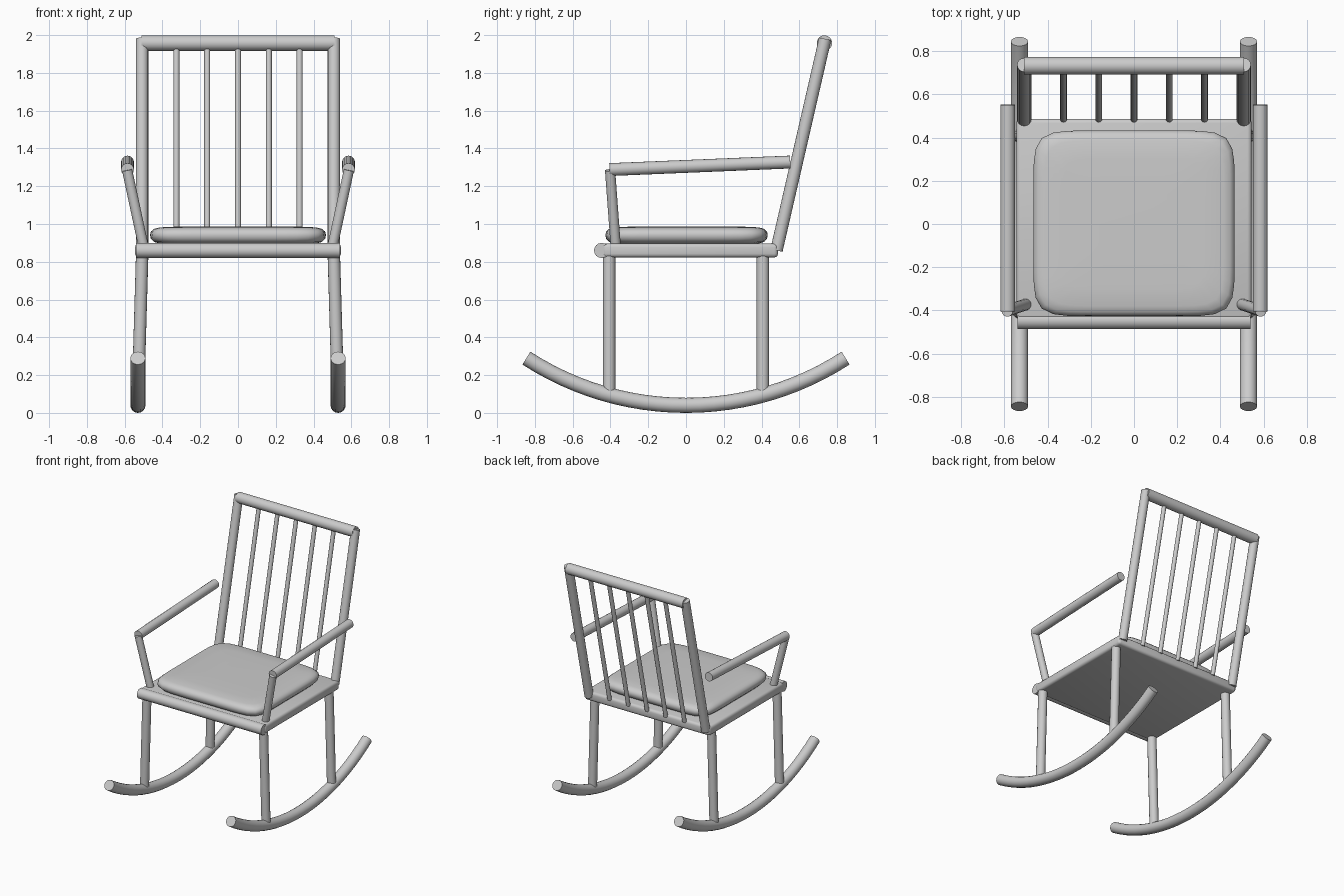
import bpy, bmesh, math
from mathutils import Vector

if "Cube" in bpy.data.objects:
    bpy.data.objects.remove(bpy.data.objects["Cube"])


def finish(name, bm, angle=40):
    bmesh.ops.recalc_face_normals(bm, faces=bm.faces)
    me = bpy.data.meshes.new(name)
    bm.to_mesh(me)
    bm.free()
    ob = bpy.data.objects.new(name, me)
    bpy.context.collection.objects.link(ob)
    bpy.ops.object.select_all(action='DESELECT')
    ob.select_set(True)
    bpy.context.view_layer.objects.active = ob
    bpy.ops.object.shade_smooth_by_angle(angle=math.radians(angle))
    return ob


def skin(bm, rings):
    """Bridge closed rings of points and cap both ends."""
    vs = [[bm.verts.new(p) for p in ring] for ring in rings]
    n = len(vs[0])
    for a, b in zip(vs, vs[1:]):
        for i in range(n):
            j = (i + 1) % n
            bm.faces.new((a[i], a[j], b[j], b[i]))
    bm.faces.new(vs[0])
    bm.faces.new(vs[-1])


def tube(name, path, r, sides=16):
    pts = [Vector(p) for p in path]
    rings = []
    for i, p in enumerate(pts):
        t = (pts[min(i + 1, len(pts) - 1)] - pts[max(i - 1, 0)]).normalized()
        ref = Vector((0, 1, 0)) if abs(t.x) > 0.9 else Vector((1, 0, 0))
        u = (ref - t * ref.dot(t)).normalized()
        v = t.cross(u)
        rings.append([p + r * (u * math.cos(a) + v * math.sin(a))
                      for a in (2 * math.pi * k / sides for k in range(sides))])
    bm = bmesh.new()
    skin(bm, rings)
    return finish(name, bm)


# seat board with softened edges
bm = bmesh.new()
bmesh.ops.create_cube(bm, size=1)
for v in bm.verts:
    v.co = Vector((v.co.x * 1.09, v.co.y * 0.93 + 0.022, v.co.z * 0.074 + 0.86))
bmesh.ops.bevel(bm, geom=bm.edges[:], offset=0.02, segments=3, profile=0.5, affect='EDGES')
finish("seat", bm)

# rounded front rail of the seat
tube("seat_front_rail", [(-0.54, -0.447, 0.86), (0.54, -0.447, 0.86)], 0.04)

# cushion: rounded-square outline with puffy edge
bm = bmesh.new()
rings = []
profile = [(0.89, 0.897), (0.955, 0.905), (0.99, 0.922), (1.0, 0.942), (0.99, 0.96),
           (0.955, 0.974), (0.89, 0.982), (0.7, 0.986), (0.35, 0.988)]
for s, z in profile:
    ring = []
    for k in range(64):
        a = 2 * math.pi * k / 64
        c, d = math.cos(a), math.sin(a)
        f = (abs(c) ** 8 + abs(d) ** 8) ** (-1 / 8)
        ring.append((0.466 * s * c * f, 0.43 * s * d * f + 0.003, z))
    rings.append(ring)
skin(bm, rings)
finish("cushion", bm, 60)

# rocker arc
R, HALF = 1.553, math.asin(0.845 / 1.553)
arc = [(R * math.sin(t), 0.04 + R * (1 - math.cos(t)))
       for t in (HALF * (i / 12 - 1) for i in range(25))]


def back_y(z):
    return 0.48 + (z - 0.865) * 0.23


for s, side in ((-1, "left"), (1, "right")):
    tube("rocker_" + side, [(s * 0.53, y, z) for y, z in arc], 0.04)
    for y, end in ((-0.407, "front"), (0.407, "back")):
        tube(f"{end}_leg_{side}", [(s * 0.529, y, 0.10), (s * 0.507, y, 0.85)], 0.033)
    tube("back_post_" + side,
         [(s * 0.508, back_y(0.86), 0.86), (s * 0.508, back_y(1.98), 1.98)], 0.033)
    tube("armrest_" + side, [(s * 0.585, -0.405, 1.288), (s * 0.585, 0.552, 1.328)], 0.034)
    tube("arm_support_" + side, [(s * 0.50, -0.372, 0.88), (s * 0.587, -0.402, 1.285)], 0.027)

# top rail and spindles of the backrest
tube("crest_rail", [(-0.51, 0.733, 1.958), (0.51, 0.733, 1.958)], 0.041)
for i in range(5):
    x = (i - 2) * 0.163
    tube(f"spindle_{i + 1}", [(x, back_y(0.88), 0.88), (x, back_y(1.95), 1.95)], 0.016, 12)
